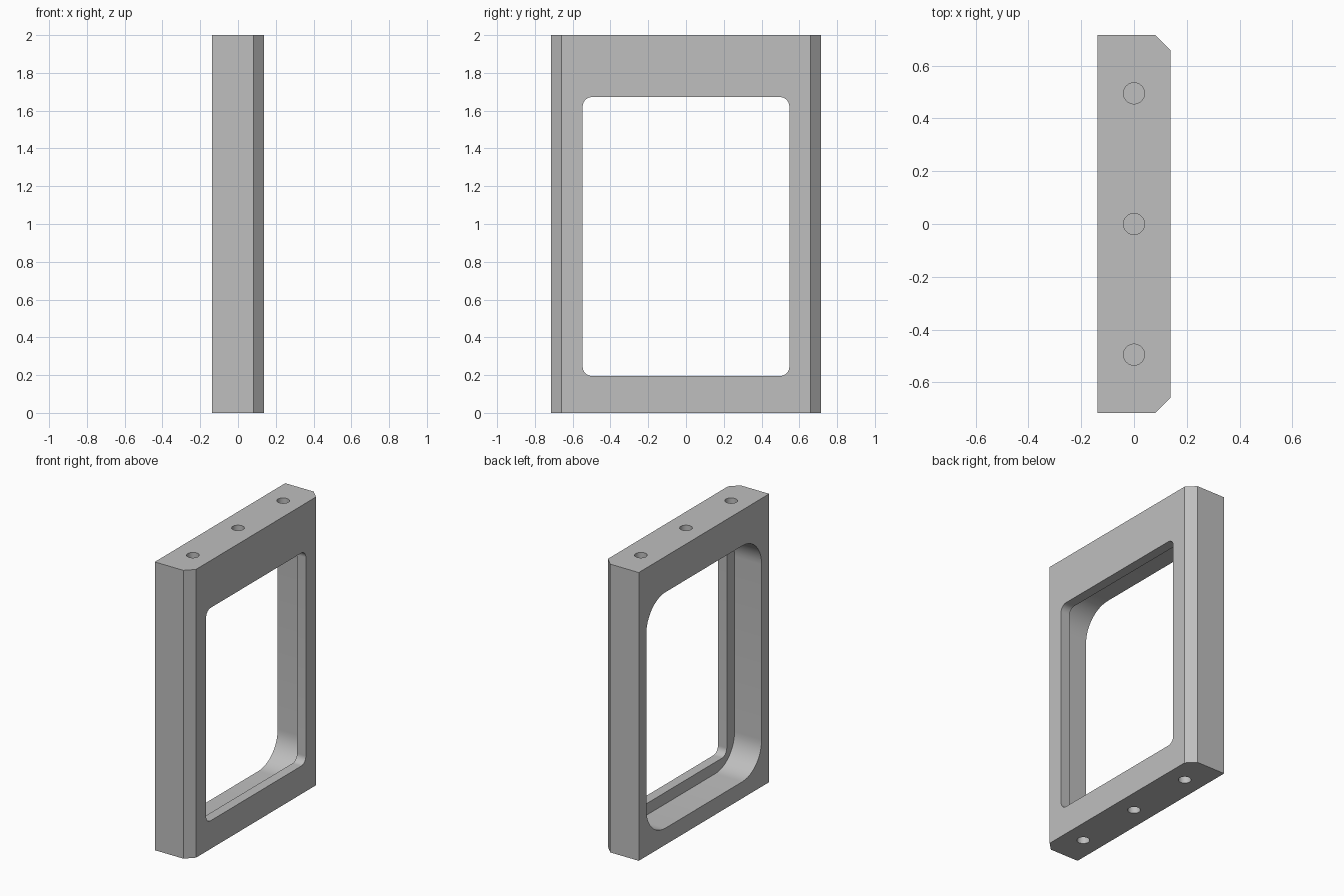
import bpy, bmesh
from math import sin, cos, pi
from mathutils import Vector

cube = bpy.data.objects.get("Cube")
if cube:
    bpy.data.objects.remove(cube)

HALF_X, HALF_Y, HEIGHT, CHAMFER = 0.138, 0.715, 2.0, 0.057
LEDGE_X = 0.07        # where the wide recess meets the thin lip
HOLE_R, HOLE_DEPTH = 0.04, 0.09

grey = bpy.data.materials.new("matte grey")
grey.use_nodes = True
colour = (0.52, 0.52, 0.52, 1)
grey.diffuse_color = colour
grey.node_tree.nodes["Principled BSDF"].inputs["Base Color"].default_value = colour


def prism(name, outline, direction):
    """Extrude a closed 3D outline along a direction."""
    bm = bmesh.new()
    face = bm.faces.new([bm.verts.new(p) for p in outline])
    result = bmesh.ops.extrude_face_region(bm, geom=[face])
    moved = [v for v in result["geom"] if isinstance(v, bmesh.types.BMVert)]
    bmesh.ops.translate(bm, verts=moved, vec=Vector(direction))
    bmesh.ops.recalc_face_normals(bm, faces=bm.faces)
    mesh = bpy.data.meshes.new(name)
    bm.to_mesh(mesh)
    bm.free()
    mesh.materials.append(grey)
    obj = bpy.data.objects.new(name, mesh)
    bpy.context.collection.objects.link(obj)
    return obj


def rounded_window(x, half_y, low, high, radius, steps=12):
    """Rounded rectangle in the plane at x."""
    centres = [(1, high), (-1, high), (-1, low), (1, low)]
    points = []
    for quarter, (side, z) in enumerate(centres):
        cy = side * (half_y - radius)
        cz = z - radius if z == high else z + radius
        for i in range(steps + 1):
            a = (quarter + i / steps) * pi / 2
            points.append((x, cy + radius * cos(a), cz + radius * sin(a)))
    return points


def circle(y, z, steps=32):
    return [(HOLE_R * cos(2 * pi * i / steps), y + HOLE_R * sin(2 * pi * i / steps), z)
            for i in range(steps)]


# Solid block with two chamfered upright edges
inner_x, inner_y = HALF_X - CHAMFER, HALF_Y - CHAMFER
frame = prism("window_frame", [
    (-HALF_X, -HALF_Y, 0), (inner_x, -HALF_Y, 0), (HALF_X, -inner_y, 0),
    (HALF_X, inner_y, 0), (inner_x, HALF_Y, 0), (-HALF_X, HALF_Y, 0)], (0, 0, HEIGHT))

# Window opening, wider recess behind its lip, and blind dowel holes
cutters = [
    prism("opening_cutter", rounded_window(-0.3, 0.547, 0.195, 1.672, 0.05), (0.6, 0, 0)),
    prism("recess_cutter", rounded_window(-0.3, 0.632, 0.115, 1.752, 0.21), (0.3 + LEDGE_X, 0, 0)),
]
for y in (-0.495, 0, 0.495):
    cutters.append(prism("top_hole_cutter", circle(y, HEIGHT - HOLE_DEPTH), (0, 0, 0.2)))
    cutters.append(prism("bottom_hole_cutter", circle(y, HOLE_DEPTH), (0, 0, -0.2)))

bpy.ops.object.select_all(action="DESELECT")
bpy.context.view_layer.objects.active = frame
frame.select_set(True)
for cutter in cutters:
    cutter.hide_render = True
    cut = frame.modifiers.new("cut", "BOOLEAN")
    cut.operation, cut.solver, cut.object = "DIFFERENCE", "EXACT", cutter
    bpy.ops.object.modifier_apply(modifier=cut.name)
for cutter in cutters:
    bpy.data.objects.remove(cutter)

bpy.ops.object.shade_smooth_by_angle(angle=pi / 6)
